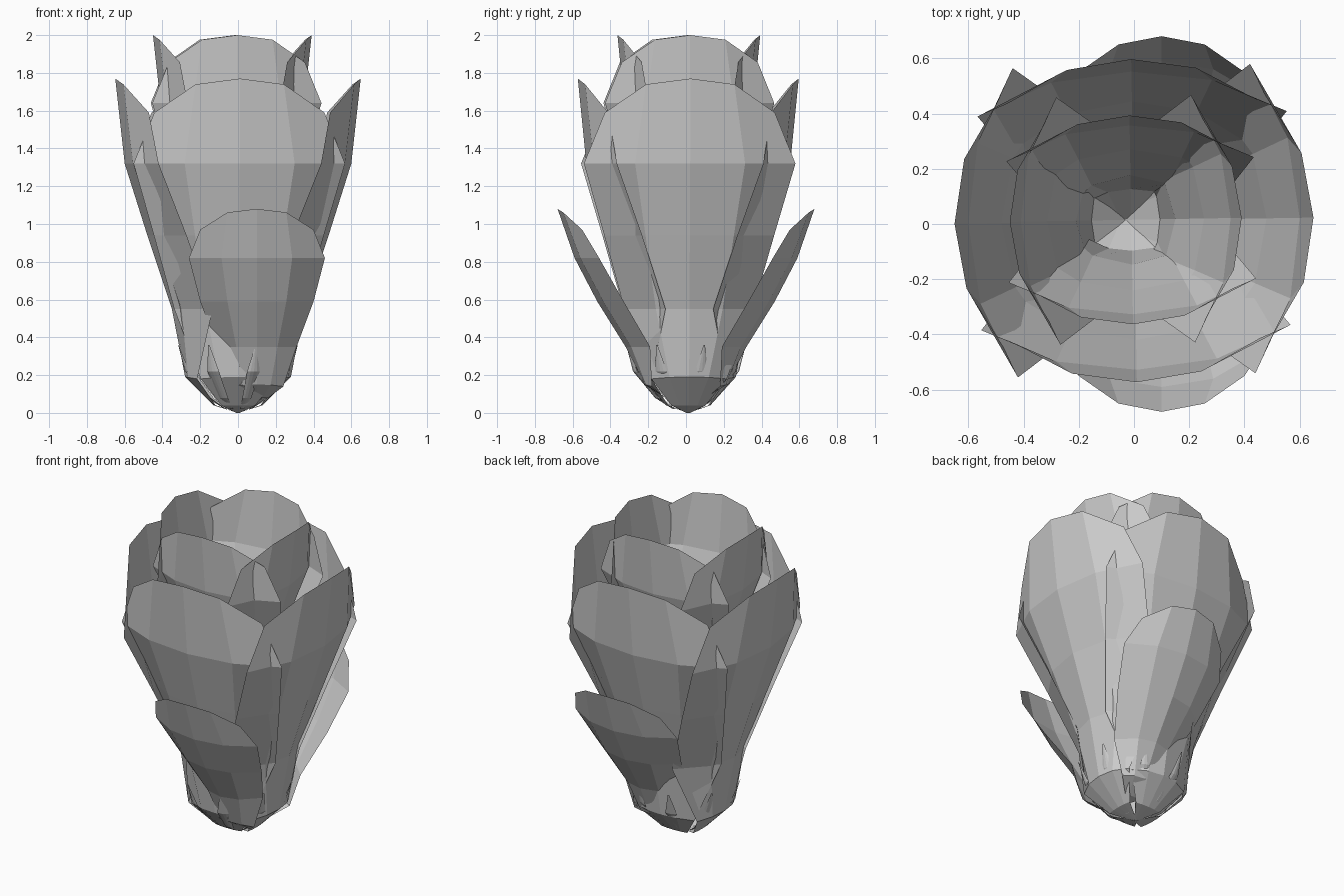
import bpy
from math import cos, sin, radians

cube = bpy.data.objects.get("Cube")
if cube:
    bpy.data.objects.remove(cube, do_unlink=True)

grey = bpy.data.materials.new("petal_grey")
grey.use_nodes = True
grey.diffuse_color = (0.6, 0.6, 0.6, 1)
grey.node_tree.nodes["Principled BSDF"].inputs["Base Color"].default_value = (0.6, 0.6, 0.6, 1)


def petal(name, rows, angle, centre, scale=1, inset=0, lift=0, reach=1):
    """Cupped sheet; each row is radius, height, half width, cup depth, corner drop."""
    verts, faces = [], []
    ca, sa = cos(radians(angle)), sin(radians(angle))
    for r, z, w, d, drop in rows:
        for side, depth, fall in ((-1, 1, 1), (-.52, .23, .17), (0, 0, 0), (.52, .23, .17), (1, 1, 1)):
            out = reach * (scale * (r - d * depth) - inset)
            across = scale * w * side
            verts.append((centre[0] + out * ca - across * sa,
                          centre[1] + out * sa + across * ca,
                          scale * (z - drop * fall) + lift))
    for i in range(len(rows) - 1):
        for j in range(4):
            a = i * 5 + j
            faces.append((a, a + 5, a + 6, a + 1))
    mesh = bpy.data.meshes.new(name)
    mesh.from_pydata(verts, [], faces)
    mesh.materials.append(grey)
    obj = bpy.data.objects.new(name, mesh)
    bpy.context.collection.objects.link(obj)


# Tall petal: cupped above, flattening into a narrow foot
tall = [(.65, 1.77, .45, .17, .18), (.60, 1.32, .56, .17, 0), (.48, .94, .45, .20, 0),
        (.35, .55, .34, .21, 0), (.28, .19, .20, .06, .01), (.13, .04, .09, .01, 0),
        (0, 0, .01, 0, 0)]
# Short petal leaning outward
low = [(.68, 1.08, .30, .13, .11), (.59, .82, .36, .13, 0), (.47, .59, .30, .14, 0),
       (.32, .35, .21, .13, 0), (.22, .15, .14, .04, .01), (.11, .08, .06, 0, 0), (.02, .07, .01, 0, 0)]
# Small pointed leaf at the base
leaf = [(.33, .36, .004, 0, 0), (.29, .22, .035, .01, 0), (.17, .08, .025, .01, 0), (.07, .02, .01, 0, 0)]

for side, angle, reach in (("left", 1, 1), ("back", 91, .9), ("right", 181, 1), ("front", 271, .9)):
    petal("outer_petal_" + side, tall, angle, (0, .012), reach=reach)
    petal("inner_petal_" + side, tall, angle, (-.03 if reach == 1 else -.01, .015), .8, .1, .584, reach)
for side, angle in (("back", 90), ("front", 270)):
    petal("low_petal_" + side, low, angle, (.1, 0))
for i in range(8):
    petal("base_leaf_%d" % (i + 1), leaf, 17 + 45 * i, (0, 0))
